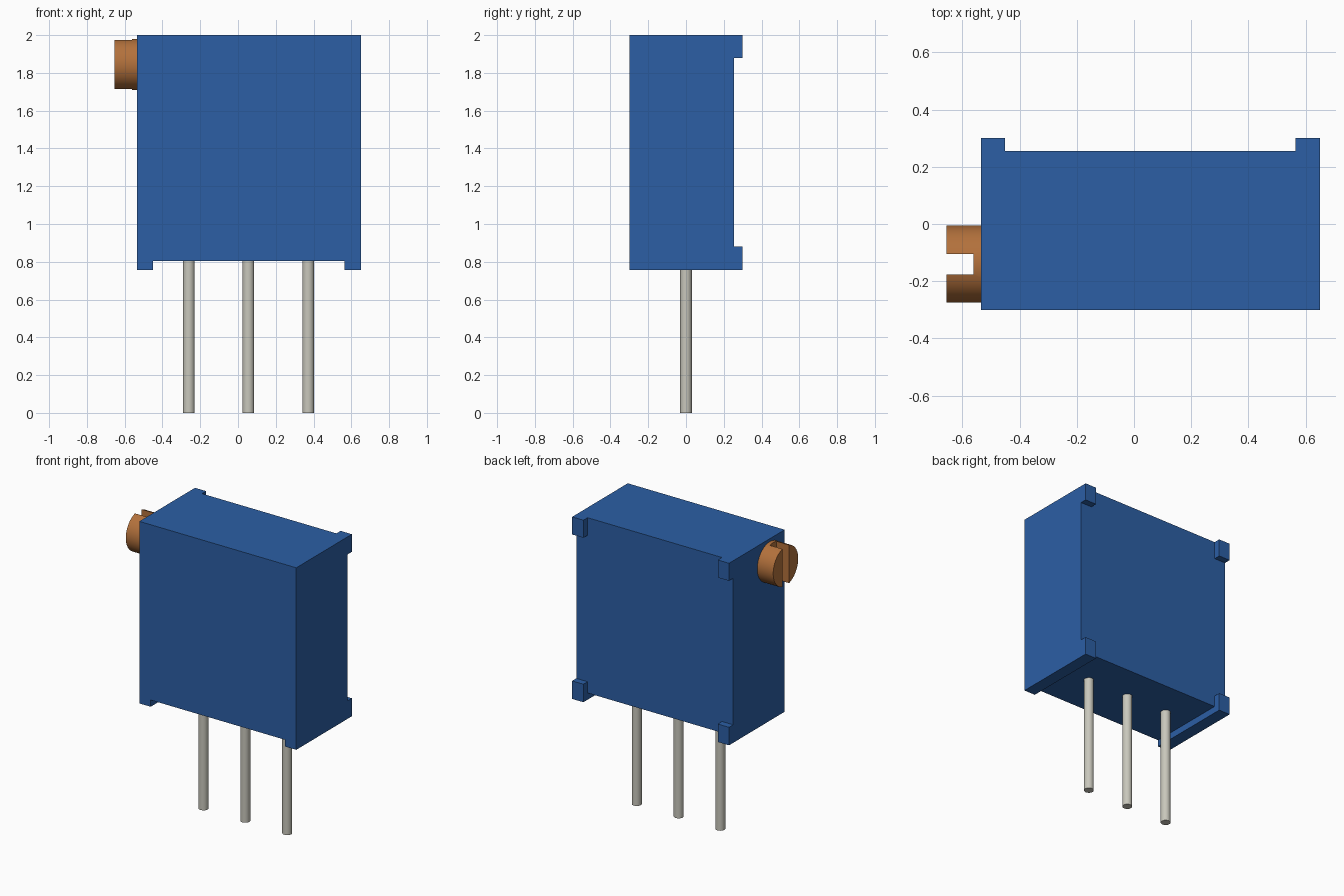
import bpy
from math import pi

if "Cube" in bpy.data.objects:
    bpy.data.objects.remove(bpy.data.objects["Cube"], do_unlink=True)


def material(name, rgb):
    m = bpy.data.materials.new(name)
    m.use_nodes = True
    m.diffuse_color = (*rgb, 1)
    m.node_tree.nodes["Principled BSDF"].inputs["Base Color"].default_value = (*rgb, 1)
    return m


blue = material("blue plastic", (0.025, 0.114, 0.376))
brass = material("copper brass", (0.45, 0.165, 0.045))
metal = material("tinned metal", (0.58, 0.57, 0.50))


def box(name, x, y, z, mat):
    """Box spanning the (min, max) pair given on each axis."""
    spans = (x, y, z)
    bpy.ops.mesh.primitive_cube_add(size=1, location=[(a + b) / 2 for a, b in spans])
    ob = bpy.context.object
    ob.name = name
    ob.scale = [b - a for a, b in spans]
    bpy.ops.object.transform_apply(location=False, rotation=False, scale=True)
    ob.data.materials.append(mat)
    return ob


def cylinder(name, radius, depth, location, mat, rotation=(0, 0, 0), sides=32):
    bpy.ops.mesh.primitive_cylinder_add(vertices=sides, radius=radius, depth=depth,
                                        location=location, rotation=rotation)
    ob = bpy.context.object
    ob.name = name
    ob.data.materials.append(mat)
    return ob


def cut(ob, cutter):
    """Subtract the cutter from the object and discard it."""
    mod = ob.modifiers.new("cut", "BOOLEAN")
    mod.operation = "DIFFERENCE"
    mod.solver = "EXACT"
    mod.object = cutter
    bpy.context.view_layer.objects.active = ob
    bpy.ops.object.modifier_apply(modifier=mod.name)
    bpy.data.objects.remove(cutter, do_unlink=True)


def smooth(ob):
    bpy.ops.object.select_all(action="DESELECT")
    ob.select_set(True)
    bpy.context.view_layer.objects.active = ob
    bpy.ops.object.shade_smooth_by_angle(angle=pi / 6)


LEFT, RIGHT, BOTTOM, TOP = -0.535, 0.65, 0.757, 2.0
INNER = (LEFT + 0.085, RIGHT - 0.085)
BACK, FLOOR = 0.255, 0.803

# Housing, with standoff rails below and four corner pads on the back
body = box("housing", (LEFT, RIGHT), (-0.3, 0.3), (BOTTOM, TOP), blue)
cut(body, box("bottom_channel", INNER, (-1, 1), (0, FLOOR), blue))
cut(body, box("back_upright_channel", INNER, (BACK, 1), (0, 3), blue))
cut(body, box("back_cross_channel", (-1, 1), (BACK, 1), (BOTTOM + 0.123, TOP - 0.12), blue))

# Slotted adjustment screw on the side
SCREW_Y, SCREW_Z = -0.14, 1.845
screw = cylinder("adjustment_screw", 0.135, 0.13, (-0.59, SCREW_Y, SCREW_Z), brass,
                 (0, pi / 2, 0), 48)
cut(screw, box("slot", (-1, -0.56), (SCREW_Y - 0.036, SCREW_Y + 0.036), (1, 3), brass))
smooth(screw)

# Three lead pins
for name, x in (("right_pin", -0.26), ("middle_pin", 0.055), ("left_pin", 0.372)):
    top = FLOOR + 0.01
    smooth(cylinder(name, 0.031, top, (x, 0, top / 2), metal))
